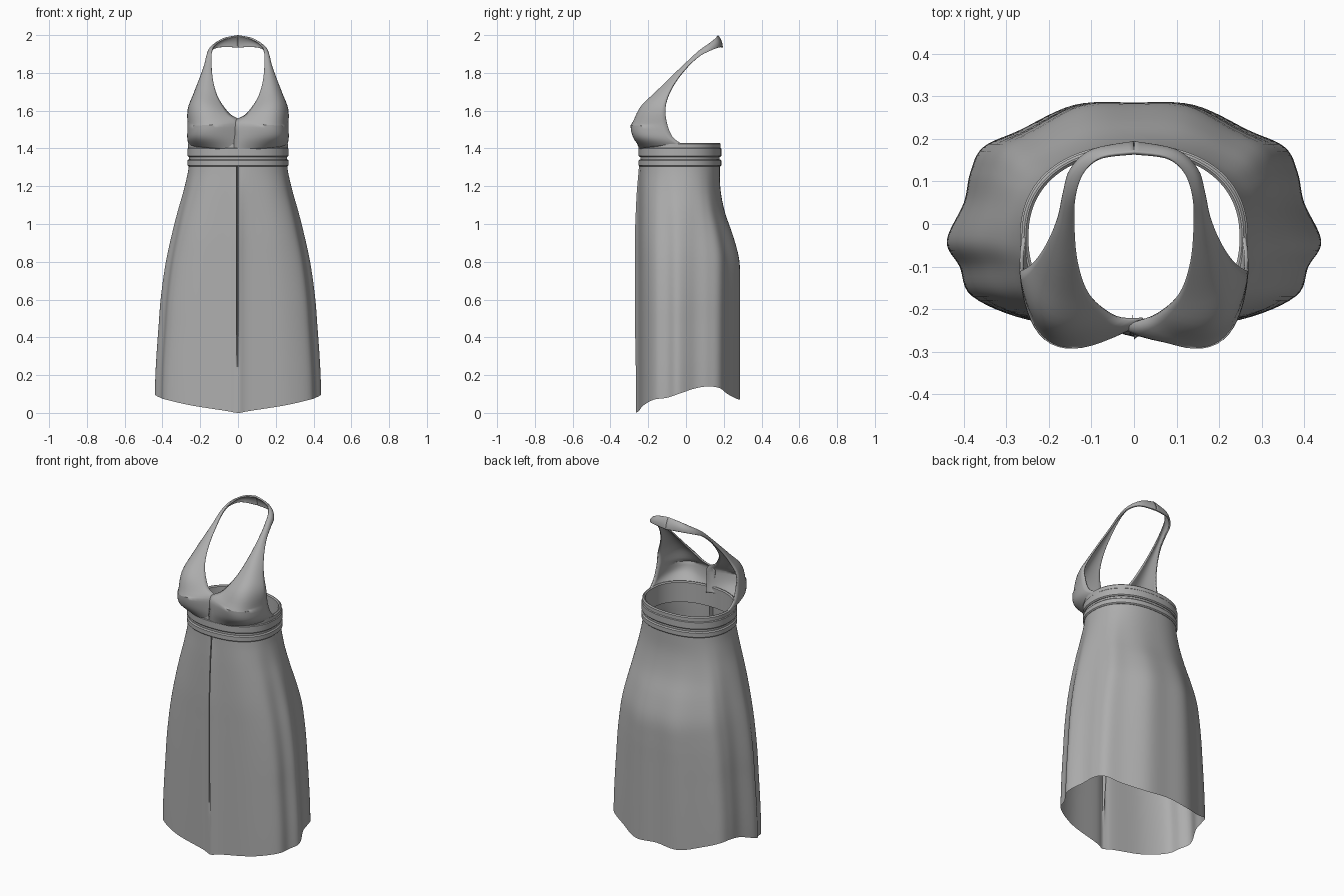
import bpy
import bmesh
import math
from mathutils import Vector

cube = bpy.data.objects.get("Cube")
if cube:
    bpy.data.objects.remove(cube, do_unlink=True)

# One plain grey cloth
cloth = bpy.data.materials.new("grey cloth")
cloth.use_nodes = True
colour = (0.42, 0.42, 0.42, 1.0)
cloth.diffuse_color = colour
shader = next(n for n in cloth.node_tree.nodes if n.type == "BSDF_PRINCIPLED")
shader.inputs["Base Color"].default_value = colour
shader.inputs["Roughness"].default_value = 0.8


def lerp(a, b, t):
    return a + (b - a) * t


def smoothstep(lo, hi, value):
    t = min(max((value - lo) / (hi - lo), 0), 1)
    return t * t * (3 - 2 * t)


def spline(points, steps, closed=False):
    """Smooth curve through points, with a number of steps per span."""
    points = [Vector(p) for p in points]
    count = len(points)
    spans = count if closed else count - 1

    def pick(i):
        return points[i % count] if closed else points[min(max(i, 0), count - 1)]

    curve = []
    for i in range(spans):
        a, b, c, d = (pick(i + k) for k in (-1, 0, 1, 2))
        for s in range(steps):
            t = s / steps
            curve.append(b + (c - a) * (t / 2)
                         + (a * 2 - b * 5 + c * 4 - d) * (t * t / 2)
                         + (b * 3 - a - c * 3 + d) * (t ** 3 / 2))
    if not closed:
        curve.append(points[-1])
    return curve


def add_grid(bm, rows, closed=False, flip=False):
    """Skin rows of points with quads."""
    verts = [[bm.verts.new(p) for p in row] for row in rows]
    width = len(rows[0])
    for upper, lower in zip(verts, verts[1:]):
        for c in range(width if closed else width - 1):
            n = (c + 1) % width
            quad = [upper[c], lower[c], lower[n], upper[n]]
            bm.faces.new(quad[::-1] if flip else quad)


def finish(name, bm, angle=50, thickness=0):
    bmesh.ops.remove_doubles(bm, verts=bm.verts, dist=0.0005)
    mesh = bpy.data.meshes.new(name)
    bm.to_mesh(mesh)
    bm.free()
    obj = bpy.data.objects.new(name, mesh)
    bpy.context.collection.objects.link(obj)
    mesh.materials.append(cloth)
    if thickness:
        solid = obj.modifiers.new("cloth thickness", "SOLIDIFY")
        solid.thickness = thickness
        solid.offset = -1
    bpy.ops.object.select_all(action="DESELECT")
    obj.select_set(True)
    bpy.context.view_layer.objects.active = obj
    bpy.ops.object.shade_smooth_by_angle(angle=math.radians(angle))
    return obj


def waist_point(angle, z, grow=0.0):
    """Point on the rounded waist outline, angle 0 at the front."""
    def soft(v):
        return math.copysign(abs(v) ** 0.88, v)
    return Vector(((0.262 + grow) * soft(math.sin(angle)),
                   -0.032 - (0.213 + grow) * soft(math.cos(angle)), z))


# Skirt: waist outline blended into a wavy hem
hem_half = [(0, -0.265, 0.0), (0.06, -0.25, 0.01), (0.25, -0.225, 0.04),
            (0.38, -0.17, 0.07), (0.41, -0.1, 0.08), (0.44, -0.04, 0.1),
            (0.4, 0.05, 0.13), (0.385, 0.12, 0.14), (0.355, 0.18, 0.13),
            (0.27, 0.22, 0.1), (0.14, 0.28, 0.07), (0, 0.285, 0.08)]
hem = hem_half + [(-x, y, z) for x, y, z in hem_half[-2:0:-1]]
hem = spline(hem, 6, closed=True)
hem[-1].x, hem[-2].x = -0.004, -0.009

# Share of the flare reached down the skirt: sides, back, front
flare = spline([(0, 0, 0), (0.14, 0.03, 0.5), (0.33, 0.25, 0.8), (0.5, 0.65, 1),
                (0.65, 0.95, 1), (0.76, 1, 1), (0.84, 1, 1), (0.89, 1, 1),
                (0.94, 1, 1), (0.98, 1, 1), (1, 1, 1)], 4)
skirt_rows = []
for r, (side, back, front) in enumerate(flare):
    v = r / (len(flare) - 1)
    row = []
    for c, low in enumerate(hem):
        angle = math.atan2(low.x / 0.44, -(low.y + 0.02) / 0.27)
        top = waist_point(angle, 1.31, -0.002)
        depth = lerp(front, back, smoothstep(-0.1, 0.15, low.y))
        p = Vector((lerp(top.x, low.x, side), lerp(top.y, low.y, depth),
                    lerp(top.z, low.z, v)))
        # Narrow pleat down the centre front
        fade = 1 - smoothstep(0.55, 0.9, v)
        if c == len(hem) - 1:
            p.x = -0.004
            p.y += 0.03 * fade
        elif c == len(hem) - 2:
            p.x = -0.009
        elif c == 0:
            p.y -= 0.006 * fade
        row.append(p)
    skirt_rows.append(row)
bm = bmesh.new()
add_grid(bm, skirt_rows, closed=True)
finish("skirt", bm, 60)


# Waistband pieces: rounded rings around the waist
def band(name, profile):
    bm = bmesh.new()
    count = 96
    rows = [[waist_point(i * math.tau / count, z, grow) for i in range(count)]
            for grow, z in profile + profile[:1]]
    add_grid(bm, rows, closed=True)
    finish(name, bm, 40)


def rounded(inner, outer, low, high, bevel=0.006):
    return [(inner, low), (inner, high - bevel), (inner + bevel, high),
            (outer - bevel, high), (outer, high - bevel), (outer, low + bevel),
            (outer - bevel, low)]


band("lower_waist_trim", rounded(-0.012, 0.006, 1.305, 1.342))
band("waist_groove", rounded(-0.012, -0.003, 1.335, 1.37))
band("upper_waistband", rounded(-0.012, 0.006, 1.355, 1.405))
band("waistband_top_edge", rounded(-0.014, 0.002, 1.395, 1.43))

# Bodice: cups running up into the neck strap, between neckline and armhole
neckline = [(0, -0.238, 1.39), (0, -0.24, 1.46), (0, -0.235, 1.545),
            (0.05, -0.215, 1.59), (0.105, -0.165, 1.67), (0.132, -0.09, 1.76),
            (0.14, 0, 1.85), (0.137, 0.065, 1.915), (0.118, 0.12, 1.955),
            (0.075, 0.158, 1.985), (0, 0.17, 2)]
armhole = [(0.262, -0.02, 1.42), (0.268, -0.07, 1.46), (0.268, -0.1, 1.53),
           (0.266, -0.11, 1.61), (0.236, -0.09, 1.69), (0.205, -0.045, 1.77),
           (0.18, 0.015, 1.84), (0.167, 0.075, 1.89), (0.15, 0.13, 1.918),
           (0.1, 0.175, 1.935), (0, 0.195, 1.935)]
bulge = [0.095, 0.13, 0.128, 0.088, 0.04, 0.018, 0.012, 0.01, 0.01, 0.008, 0.006]
inner_edge = spline(neckline, 5)
outer_edge = spline(armhole, 5)
fullness = [v.x for v in spline([(b, 0, 0) for b in bulge], 5)]
middle = [(a + b) / 2 for a, b in zip(inner_edge, outer_edge)]
columns = 18
bm = bmesh.new()
for side in (1, -1):
    rows = []
    last = len(middle) - 1
    for r, (a, b) in enumerate(zip(inner_edge, outer_edge)):
        along = middle[min(r + 1, last)] - middle[max(r - 1, 0)]
        if r < 10:
            along = Vector((0, 0, 1))
        out = (b - a).cross(along).normalized()
        row = []
        for c in range(columns + 1):
            t = c / columns
            p = a.lerp(b, t) + out * fullness[r] * math.sin(math.pi * t) ** 0.85
            # The left cup laps over the right one at the centre
            lap = (1 - smoothstep(0, 0.2, t)) * (1 - smoothstep(8, 14, r))
            p.x -= 0.022 * lap
            p.y += (-0.008 if side > 0 else 0.01) * lap
            row.append(Vector((p.x * side, p.y, p.z)))
        rows.append(row)
    add_grid(bm, rows, flip=side > 0)
finish("halter_bodice", bm, 60, thickness=0.009)
